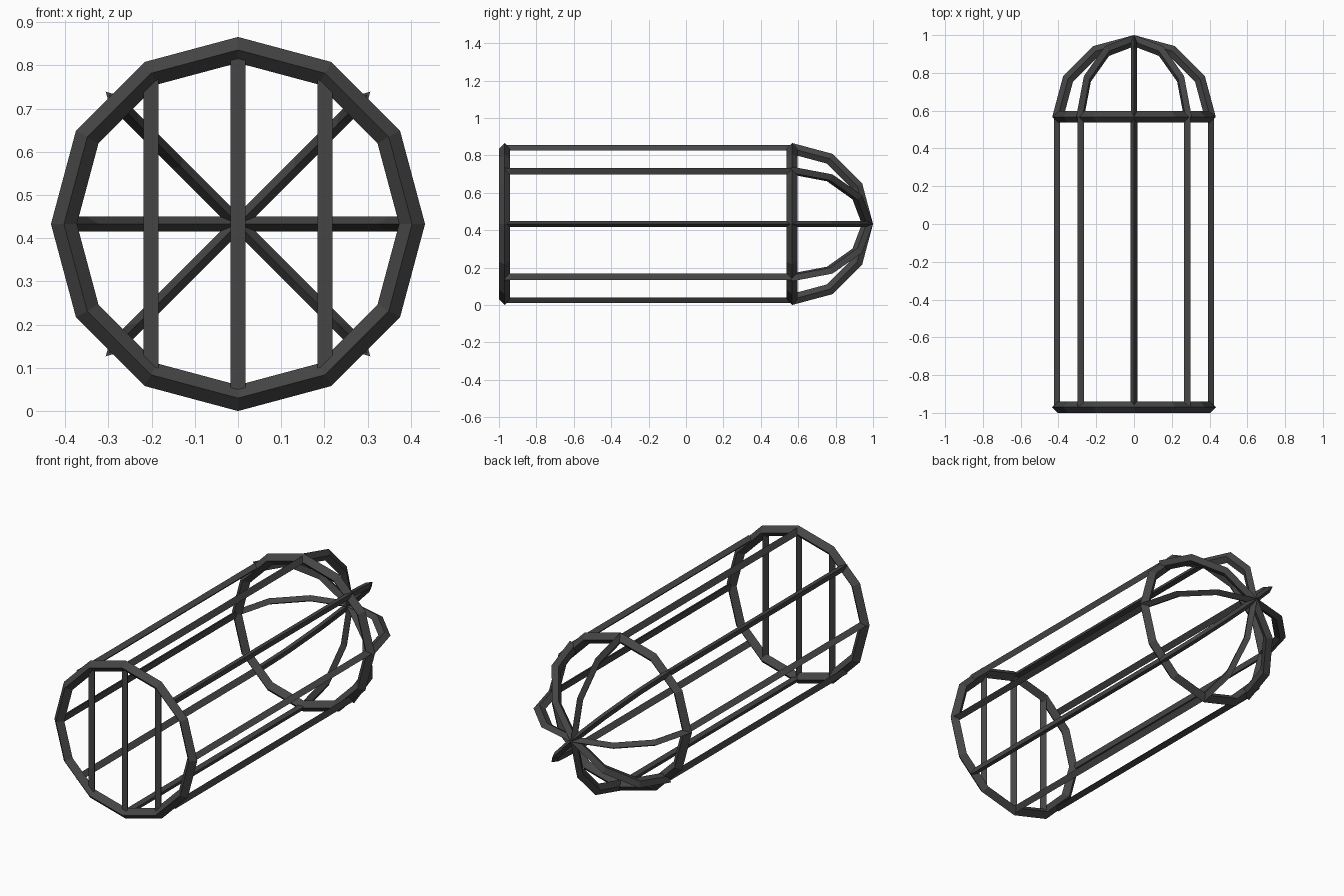
import bpy
import bmesh
from math import radians, sin, cos
from mathutils import Matrix, Vector

cube = bpy.data.objects.get("Cube")
if cube:
    bpy.data.objects.remove(cube, do_unlink=True)

RADIUS = 0.403      # centre line of the hoops
THICK = 0.03        # half thickness of the hoops
BAR = 0.02          # circumradius of the three-sided bars
FRONT, BACK = -0.97, 0.567
CENTRE = Vector((0, 0, RADIUS + THICK))

iron = bpy.data.materials.new("dark_iron")
iron.use_nodes = True
grey = (0.06, 0.06, 0.06, 1)
iron.diffuse_color = grey
bsdf = iron.node_tree.nodes["Principled BSDF"]
bsdf.inputs["Base Color"].default_value = grey
bsdf.inputs["Roughness"].default_value = 0.7


def loft(name, sections, closed=False):
    """Skin matching cross-sections; cap the ends unless closed."""
    bm = bmesh.new()
    rows = [[bm.verts.new(p) for p in section] for section in sections]
    pairs = list(zip(rows, rows[1:]))
    if closed:
        pairs.append((rows[-1], rows[0]))
    else:
        bm.faces.new(rows[0])
        bm.faces.new(rows[-1])
    for a, b in pairs:
        for i in range(len(a)):
            j = (i + 1) % len(a)
            bm.faces.new((a[i], a[j], b[j], b[i]))
    bmesh.ops.recalc_face_normals(bm, faces=bm.faces)
    mesh = bpy.data.meshes.new(name)
    bm.to_mesh(mesh)
    bm.free()
    mesh.materials.append(iron)
    obj = bpy.data.objects.new(name, mesh)
    bpy.context.collection.objects.link(obj)
    return obj


def hoop(name, angles, half_width, matrix, closed):
    """Faceted hoop with a diamond cross-section."""
    side = Vector((0, half_width, 0))
    sections = []
    for angle in angles:
        out = Vector((sin(radians(angle)), 0, cos(radians(angle))))
        mid = out * RADIUS
        diamond = (mid + out * THICK, mid + side, mid - out * THICK, mid - side)
        sections.append([matrix @ p for p in diamond])
    return loft(name, sections, closed)


def bar(name, start, end, apex):
    """Three-sided straight bar with one edge pointing along apex."""
    axis = (end - start).normalized()
    offsets = [Matrix.Rotation(radians(a), 3, axis) @ apex * BAR for a in (0, 120, 240)]
    return loft(name, [[p + o for o in offsets] for p in (start, end)])


# End hoops
for name, y in (("front_hoop", FRONT), ("back_hoop", BACK)):
    place = Matrix.Translation(CENTRE + Vector((0, y, 0)))
    hoop(name, range(0, 360, 30), THICK, place, True)

# Lengthwise bars
for i in range(8):
    a = radians(45 * i)
    out = Vector((sin(a), 0, cos(a)))
    mid = CENTRE + out * RADIUS
    bar(f"long_bar_{i + 1}", mid + Vector((0, FRONT, 0)), mid + Vector((0, BACK, 0)), out)

# Domed end ribs
for i in range(4):
    place = (Matrix.Translation(CENTRE + Vector((0, BACK, 0)))
             @ Matrix.Rotation(radians(45 * i), 4, 'Y')
             @ Matrix.Rotation(radians(-90), 4, 'X'))
    hoop(f"dome_rib_{i + 1}", range(-90, 91, 30), 0.017, place, False)

# Upright bars across the front
for name, angle in (("right_upright", -30), ("middle_upright", 0), ("left_upright", 30)):
    a = radians(angle)
    foot = CENTRE + Vector((RADIUS * sin(a), FRONT, -RADIUS * cos(a)))
    head = foot + Vector((0, 0, 2 * RADIUS * cos(a)))
    bar(name, foot, head, Vector((0, 1, 0)))
